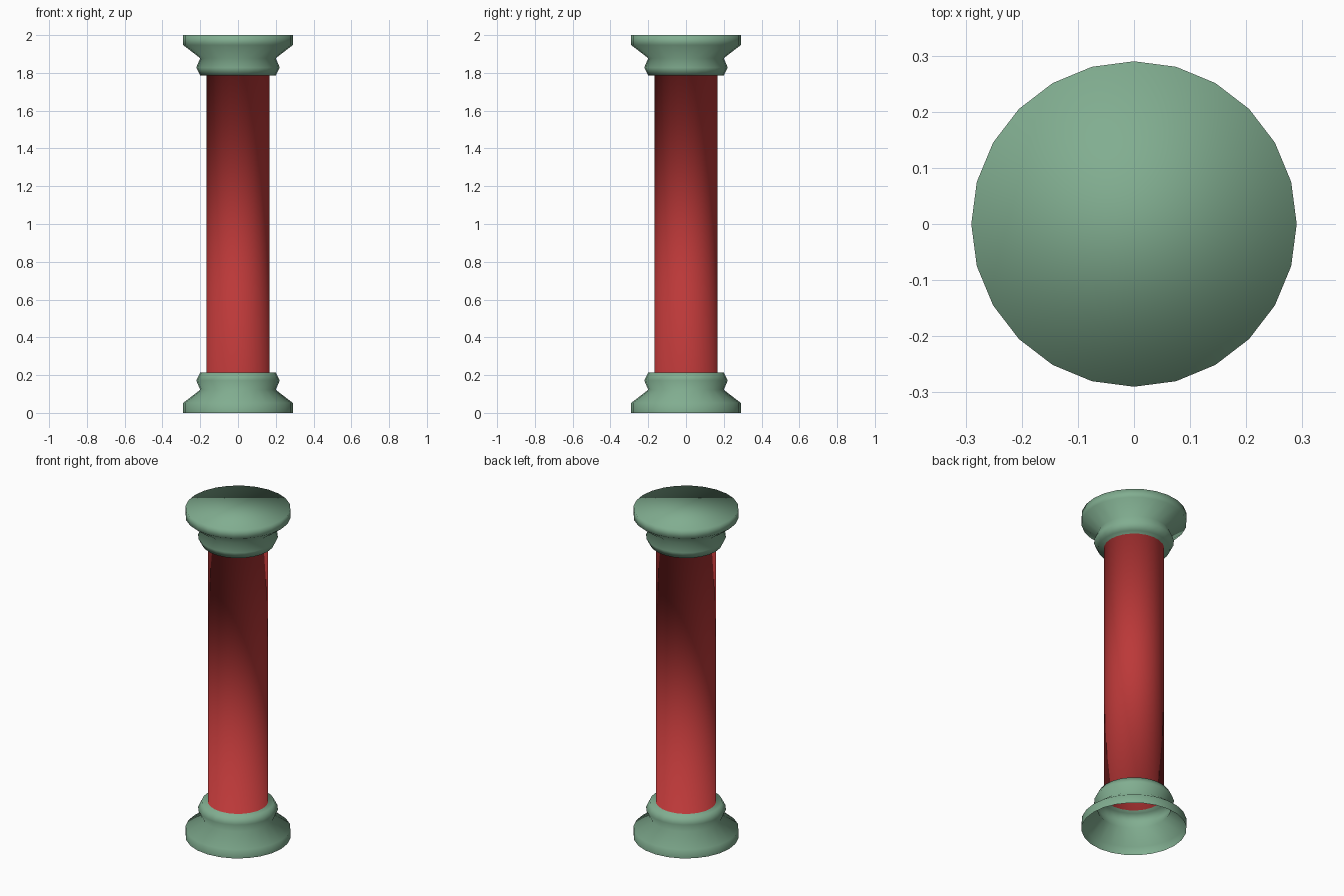
import bpy, bmesh, math

if "Cube" in bpy.data.objects:
    bpy.data.objects.remove(bpy.data.objects["Cube"])

SIDES = 24
TOP = 2.0

# Base profile (radius, z) from the open foot up to the shaft; capital mirrors it
base = [(0.29, 0.0), (0.29, 0.053), (0.20, 0.122), (0.221, 0.172), (0.20, 0.214), (0.167, 0.214)]
profile = base + [(r, TOP - z) for r, z in reversed(base)]
shaft_band = len(base) - 1  # band between base and capital


def material(name, color):
    m = bpy.data.materials.new(name)
    m.diffuse_color = (*color, 1.0)
    m.use_nodes = True
    m.node_tree.nodes["Principled BSDF"].inputs["Base Color"].default_value = m.diffuse_color
    return m


# Turned column: one continuous smooth surface
bm = bmesh.new()
rings = []
for r, z in profile:
    rings.append([bm.verts.new((r * math.cos(2 * math.pi * i / SIDES),
                                r * math.sin(2 * math.pi * i / SIDES), z))
                  for i in range(SIDES)])
for k in range(len(rings) - 1):
    a, b = rings[k], rings[k + 1]
    for i in range(SIDES):
        j = (i + 1) % SIDES
        f = bm.faces.new((a[i], a[j], b[j], b[i]))
        f.material_index = 1 if k == shaft_band else 0

# Closed top; the foot stays open and hollow
bm.faces.new(rings[-1])
for f in bm.faces:
    f.smooth = True

mesh = bpy.data.meshes.new("column")
bm.to_mesh(mesh)
bm.free()
mesh.materials.append(material("sage green", (0.22, 0.42, 0.28)))
mesh.materials.append(material("brick red", (0.50, 0.04, 0.04)))
column = bpy.data.objects.new("column", mesh)
bpy.context.collection.objects.link(column)
